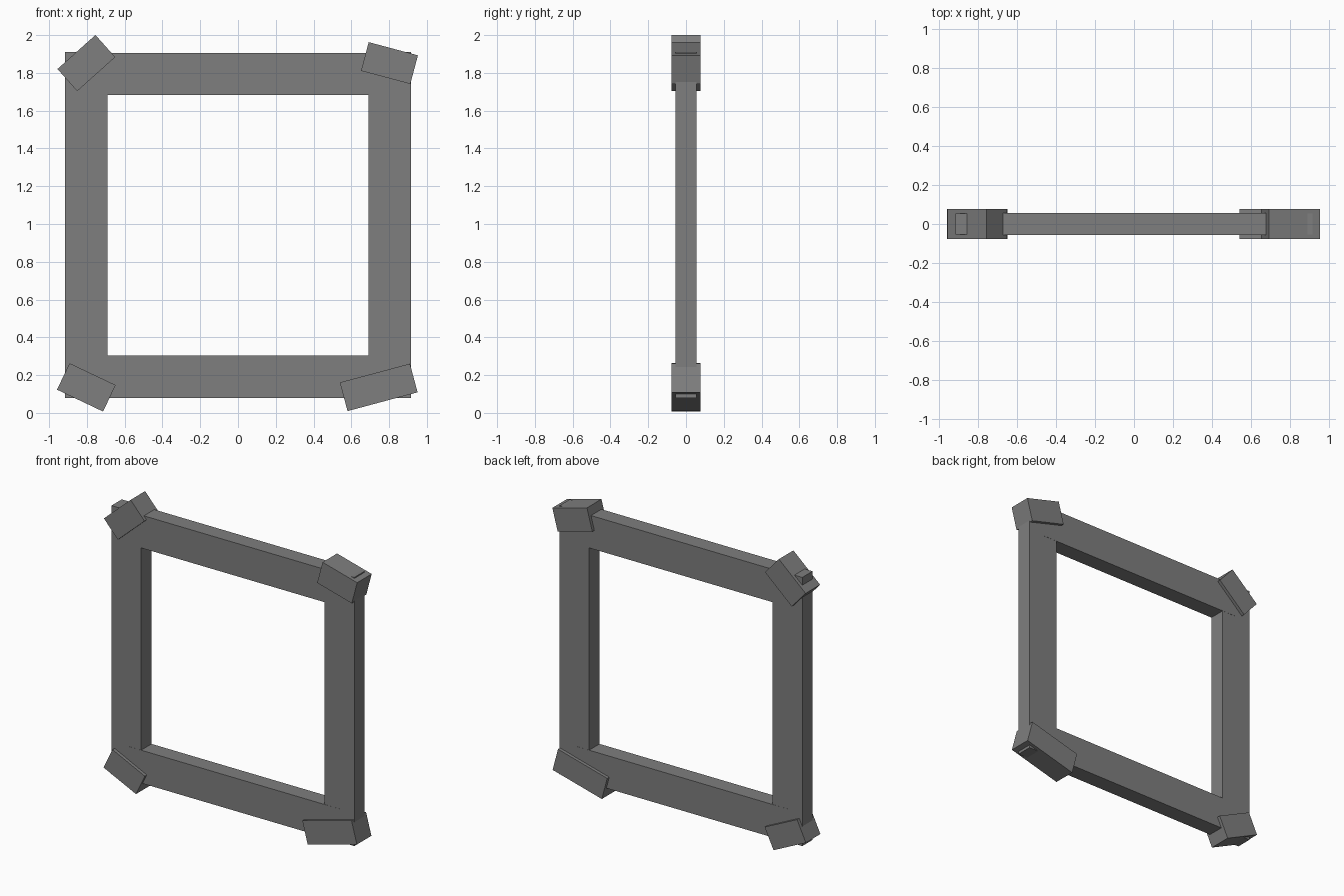
import bpy
import math

cube = bpy.data.objects.get("Cube")
if cube:
    bpy.data.objects.remove(cube, do_unlink=True)

# One plain grey for the whole frame
grey = bpy.data.materials.new("mid_grey")
grey.use_nodes = True
colour = (0.21, 0.21, 0.21, 1.0)
grey.diffuse_color = colour
grey.node_tree.nodes["Principled BSDF"].inputs["Base Color"].default_value = colour


def block(name, x, z, length, height, depth, angle=0.0):
    """Box centred at (x, 0, z), tilted in the front plane (degrees, counter-clockwise from the front)."""
    bpy.ops.mesh.primitive_cube_add(size=1, location=(x, 0, z))
    ob = bpy.context.object
    ob.name = name
    ob.scale = (length, depth, height)
    ob.rotation_euler = (0, -math.radians(angle), 0)
    ob.data.materials.append(grey)
    return ob


# Upright side bars
for name, x in (("right_bar", -0.803), ("left_bar", 0.803)):
    block(name, x, 0.995, 0.224, 1.83, 0.110)

# Cross bars, let into the uprights and a hair proud of them
for name, z in (("bottom_bar", 0.192), ("top_bar", 1.794)):
    block(name, 0, z, 1.606, 0.224, 0.112)

# Tilted corner wraps: name, x, z, length, height, angle
wraps = (
    ("top_right_wrap", -0.803, 1.852, 0.270, 0.157, 41.8),
    ("top_left_wrap", 0.802, 1.852, 0.270, 0.157, -15.0),
    ("bottom_right_wrap", -0.803, 0.135, 0.270, 0.155, -25.4),
    ("bottom_left_wrap", 0.745, 0.135, 0.384, 0.157, 15.0),
)
for name, x, z, length, height, angle in wraps:
    block(name, x, z, length, height, 0.156, angle)
